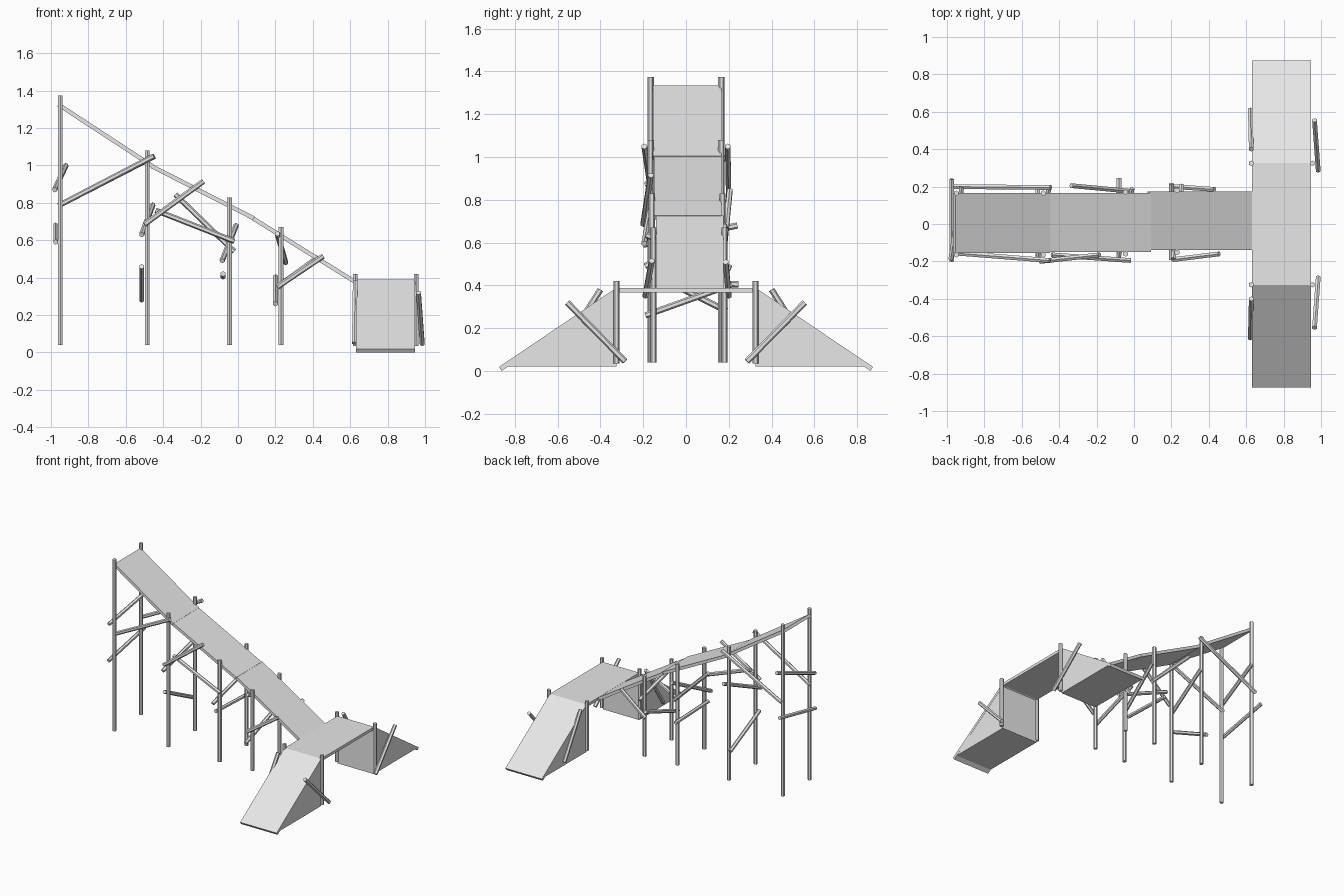
import bpy, bmesh, math
from mathutils import Vector

cube = bpy.data.objects.get("Cube")
if cube:
    bpy.data.objects.remove(cube, do_unlink=True)

grey = bpy.data.materials.new("plain light grey")
grey.use_nodes = True
GREY = (0.8, 0.8, 0.8, 1)
grey.diffuse_color = GREY
grey.node_tree.nodes["Principled BSDF"].inputs["Base Color"].default_value = GREY


def finish(name, bm):
    bmesh.ops.recalc_face_normals(bm, faces=bm.faces)
    mesh = bpy.data.meshes.new(name)
    bm.to_mesh(mesh)
    bm.free()
    mesh.materials.append(grey)
    obj = bpy.data.objects.new(name, mesh)
    bpy.context.collection.objects.link(obj)
    return obj


def pole(name, a, b, radius=0.0145):
    """Six-sided wooden pole from a to b."""
    a, b = Vector(a), Vector(b)
    bm = bmesh.new()
    bmesh.ops.create_cone(bm, cap_ends=True, segments=6, radius1=radius,
                          radius2=radius, depth=(b - a).length)
    rot = (b - a).to_track_quat('Z', 'Y').to_matrix()
    bmesh.ops.rotate(bm, verts=bm.verts, matrix=rot)
    bmesh.ops.translate(bm, verts=bm.verts, vec=(a + b) / 2)
    return finish(name, bm)


def prism(name, profile, axis, lo, hi):
    """Extrude a 2D profile (horizontal, z) along x or y from lo to hi."""
    def place(h, z, d):
        return (d, h, z) if axis == 'x' else (h, d, z)
    bm = bmesh.new()
    face = bm.faces.new([bm.verts.new(place(h, z, lo)) for h, z in profile])
    ext = bmesh.ops.extrude_face_region(bm, geom=[face])
    verts = [v for v in ext["geom"] if isinstance(v, bmesh.types.BMVert)]
    bmesh.ops.translate(bm, verts=verts, vec=place(0, 0, hi - lo))
    return finish(name, bm)


def slab(name, a, b, axis, lo, hi, thick=0.022):
    """Thin board whose top runs from a to b."""
    a, b = Vector(a), Vector(b)
    d = (b - a).normalized()
    down = Vector((d.y, -d.x)) * thick
    if down.y > 0:
        down = -down
    prism(name, [a, b, b + down, a + down], axis, lo, hi)


# Sloping track
slab("upper_track", (-0.955, 1.335), (-0.45, 1.005), 'y', -0.155, 0.165)
slab("middle_track", (-0.455, 1.005), (0.09, 0.727), 'y', -0.15, 0.165)
slab("lower_track", (0.085, 0.727), (0.635, 0.385), 'y', -0.14, 0.175)

# Platform with a closed ramp at each end
X0, X1 = 0.63, 0.945
slab("platform", (-0.325, 0.389), (0.325, 0.389), 'x', X0, X1)
for side, s in (("front", -1), ("back", 1)):
    slab(side + "_ramp", (s * 0.325, 0.389), (s * 0.874, 0.019), 'x', X0, X1)
    prism(side + "_ramp_base", [(s * 0.325, 0.38), (s * 0.325, 0.02), (s * 0.86, 0.02)],
          'x', X0 + 0.001, X1 - 0.001)
    for i, x in enumerate((0.627, 0.953)):
        pole(f"{side}_platform_post_{i}", (x, s * 0.325, 0.035), (x, s * 0.325, 0.42))
    pole(side + "_outer_ramp_brace", (0.965, s * 0.555, 0.32), (0.985, s * 0.285, 0.045))
    pole(side + "_inner_ramp_brace", (0.627, s * 0.4, 0.38), (0.622, s * 0.61, 0.05))

# Pairs of upright posts
for i, (x, top, front, back) in enumerate([
        (-0.95, 1.375, -0.165, 0.165), (-0.485, 1.08, -0.165, 0.165),
        (-0.045, 0.83, -0.16, 0.17), (0.23, 0.67, -0.152, 0.18)]):
    pole(f"front_track_post_{i}", (x, front, 0.04), (x, front, top))
    pole(f"back_track_post_{i}", (x, back, 0.04), (x, back, top))

# Cross bars between each pair of posts
for i, (a, b) in enumerate([
        ((-0.975, -0.2, 0.59), (-0.975, 0.24, 0.68)),
        ((-0.98, -0.19, 0.87), (-0.92, 0.2, 1.0)),
        ((-0.515, -0.17, 0.46), (-0.515, 0.19, 0.28)),
        ((-0.515, -0.19, 0.63), (-0.455, 0.19, 0.79)),
        ((-0.08, -0.16, 0.42), (-0.08, 0.245, 0.405)),
        ((-0.085, -0.19, 0.49), (-0.01, 0.19, 0.68)),
        ((0.2, -0.19, 0.26), (0.2, 0.215, 0.405)),
        ((0.21, -0.185, 0.635), (0.255, 0.21, 0.48))]):
    pole(f"cross_bar_{i}", a, b)

# Diagonal braces along both sides
for i, (a, b) in enumerate([
        ((-0.96, -0.155, 0.785), (-0.45, -0.195, 1.05)),
        ((-0.96, 0.2, 0.785), (-0.445, 0.195, 1.05)),
        ((-0.5, -0.2, 0.685), (-0.185, -0.165, 0.915)),
        ((-0.44, -0.165, 0.76), (-0.02, -0.195, 0.595)),
        ((-0.335, 0.205, 0.845), (-0.02, 0.175, 0.54)),
        ((0.21, -0.19, 0.35), (0.455, -0.16, 0.515)),
        ((0.21, 0.2, 0.35), (0.43, 0.185, 0.51))]):
    pole(f"diagonal_brace_{i}", a, b)
